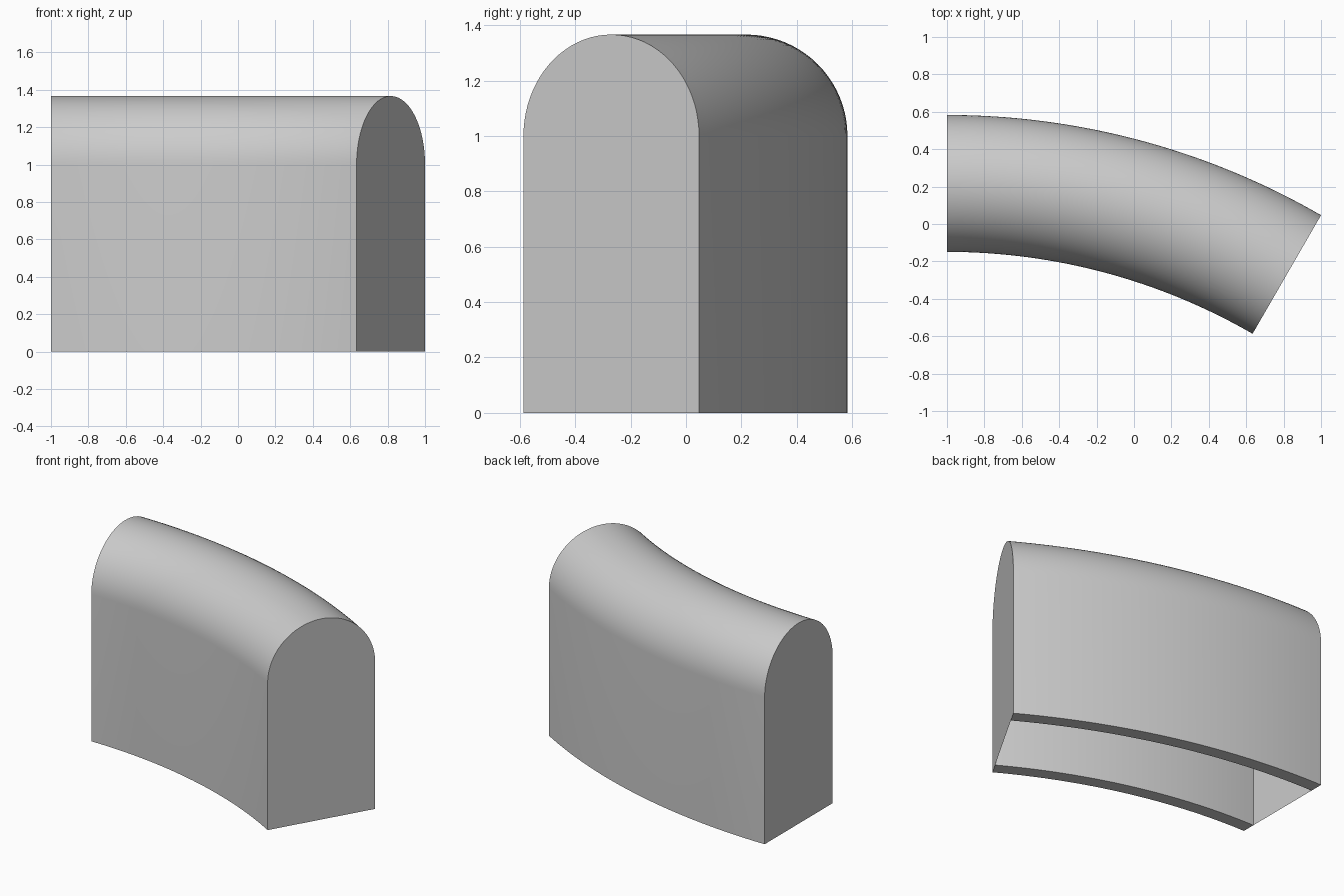
import bpy, math

if "Cube" in bpy.data.objects:
    bpy.data.objects.remove(bpy.data.objects["Cube"])

R_IN, R_OUT = 3.268, 4.0          # plan radii of the two side walls
ANGLE = math.radians(30)
CX, CY = -1.0, -3.417             # bend centre in plan
SPRING = 1.0                      # height where the round top begins
WALL = 0.09
BEND_STEPS, ARCH_STEPS = 32, 40

grey = bpy.data.materials.new("light_grey")
grey.diffuse_color = (0.6, 0.6, 0.6, 1)
grey.use_nodes = True
grey.node_tree.nodes["Principled BSDF"].inputs["Base Color"].default_value = grey.diffuse_color


def arch(inset):
    """Arch outline as (radius, height), from the inner foot to the outer foot."""
    mid, rad = (R_IN + R_OUT) / 2, (R_OUT - R_IN) / 2 - inset
    top = [(mid - rad * math.cos(math.pi * i / ARCH_STEPS),
            SPRING + rad * math.sin(math.pi * i / ARCH_STEPS))
           for i in range(ARCH_STEPS + 1)]
    return [(mid - rad, 0)] + top + [(mid + rad, 0)]


def place(point, a):
    r, z = point
    return (CX + r * math.sin(a), CY + r * math.cos(a), z)


def make(name, verts, faces):
    mesh = bpy.data.meshes.new(name)
    mesh.from_pydata(verts, [], faces)
    mesh.materials.append(grey)
    obj = bpy.data.objects.new(name, mesh)
    bpy.context.collection.objects.link(obj)
    return obj


# Hollow arched shell swept around the bend, open underneath
profile = arch(0) + arch(WALL)[::-1]
n = len(profile)
verts = [place(p, ANGLE * s / BEND_STEPS) for s in range(BEND_STEPS + 1) for p in profile]
faces = [(s * n + j, (s + 1) * n + j, (s + 1) * n + (j + 1) % n, s * n + (j + 1) % n)
         for s in range(BEND_STEPS) for j in range(n)]
shell = make("arched_shell", verts, faces)
bpy.context.view_layer.objects.active = shell
shell.select_set(True)
bpy.ops.object.shade_smooth_by_angle(angle=math.radians(30))

# Thin flat end caps
outline = arch(0)
make("start_cap", [place(p, 0) for p in outline], [tuple(range(len(outline)))])
make("end_cap", [place(p, ANGLE) for p in outline], [tuple(reversed(range(len(outline))))])
